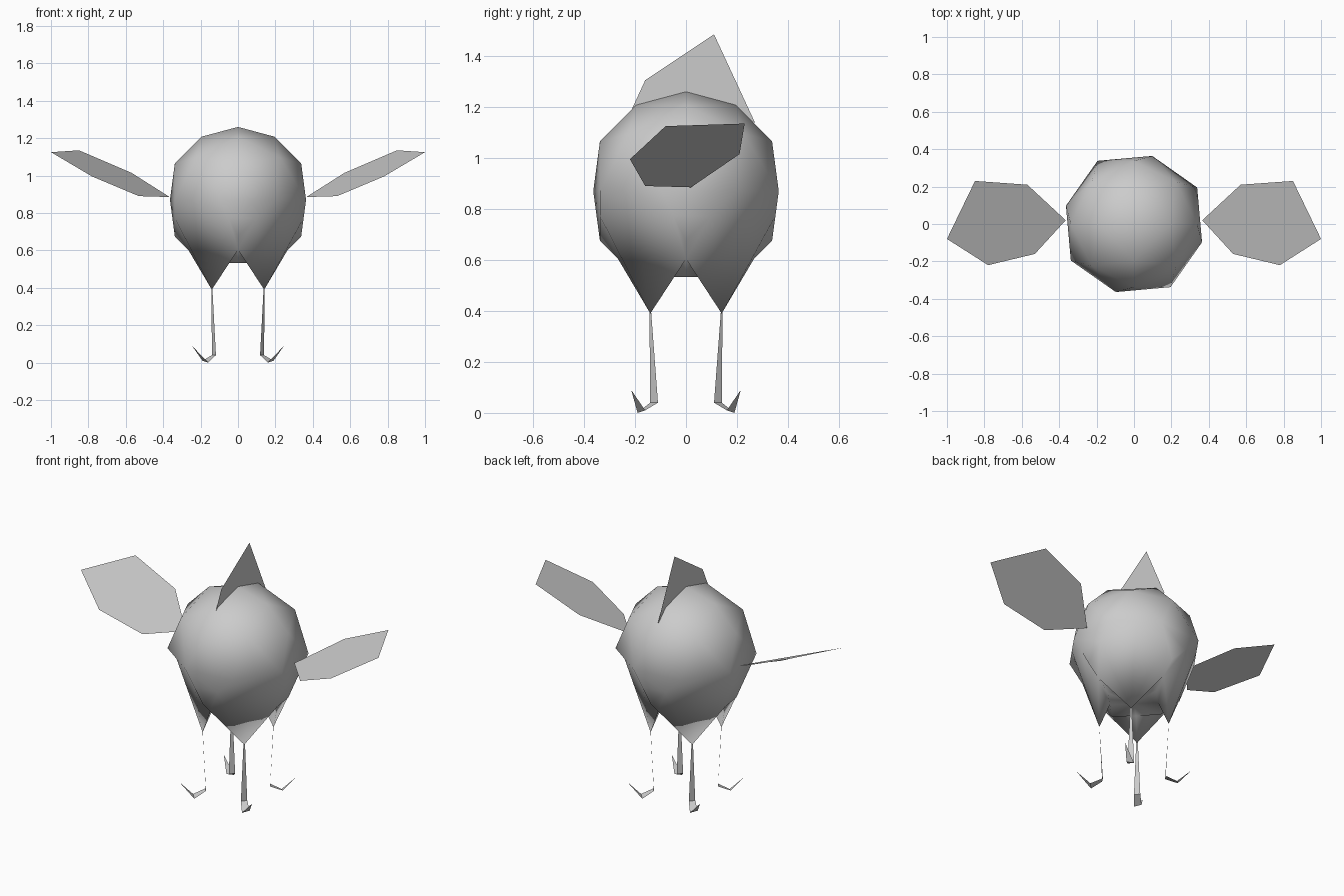
import bpy, bmesh, math
from mathutils import Vector

cube = bpy.data.objects.get("Cube")
if cube:
    bpy.data.objects.remove(cube)

R, CENTRE = 0.39, Vector((0, 0, 0.87))
TIP = Vector((0.14, 0.14, 0.39))
SIGNS = [(1, 1), (-1, 1), (-1, -1), (1, -1)]

grey = bpy.data.materials.new("plain_grey")
grey.use_nodes = True
COLOUR = (0.6, 0.6, 0.6, 1)
grey.diffuse_color = COLOUR
grey.node_tree.nodes["Principled BSDF"].inputs["Base Color"].default_value = COLOUR


def finish(name, bm, smooth=False):
    mesh = bpy.data.meshes.new(name)
    bm.to_mesh(mesh)
    bm.free()
    mesh.materials.append(grey)
    for p in mesh.polygons:
        p.use_smooth = smooth
    bpy.context.collection.objects.link(bpy.data.objects.new(name, mesh))


def sheet(name, faces):
    """Thin surface made of a few polygons."""
    bm = bmesh.new()
    for pts in faces:
        bm.faces.new([bm.verts.new(p) for p in pts])
    bmesh.ops.remove_doubles(bm, verts=bm.verts[:], dist=0.0005)
    finish(name, bm)


# Body: octahedron split in three along each edge and rounded to a ball
def ball_point(sx, sy, sz, i, j):
    w = [math.sin(math.radians(30 * n)) for n in (i, j, 3 - i - j)]
    return Vector((sx * w[0], sy * w[1], sz * w[2])).normalized() * R


bm = bmesh.new()
for sx, sy in SIGNS:
    for sz in (1, -1):
        grid = {(i, j): bm.verts.new(ball_point(sx, sy, sz, i, j))
                for i in range(4) for j in range(4 - i)}
        for i in range(3):
            for j in range(3 - i):
                tris = [[(i, j), (i + 1, j), (i, j + 1)]]
                if i + j < 2:
                    tris.append([(i + 1, j), (i + 1, j + 1), (i, j + 1)])
                for t in tris:
                    bm.faces.new([grid[k] for k in t])
bmesh.ops.remove_doubles(bm, verts=bm.verts[:], dist=0.001)

# Join pairs on the equator so that it has eight corners
for k in range(4):
    a = math.radians(90 * k)
    ends = [Vector((R * math.cos(b), R * math.sin(b), 0)) for b in (a, a - math.pi / 6)]
    pair = [v for v in bm.verts if any((v.co - e).length < 0.01 for e in ends)]
    bmesh.ops.pointmerge(bm, verts=pair, merge_co=(ends[0] + ends[1]) / 2)

# Flat belly
for v in bm.verts:
    if v.co.z < -0.99 * R:
        v.co.z = -R * math.cos(math.pi / 6)

# Pull a six-sided spike for each leg out of the lower half
c = R / math.sqrt(3)
for sx, sy in SIGNS:
    hub_co = Vector((c * sx, c * sy, -c))
    hub = min(bm.verts, key=lambda v: (v.co - hub_co).length)
    bmesh.ops.dissolve_verts(bm, verts=[hub])
hexes = [min(bm.faces, key=lambda f: (f.calc_center_median()
                                      - Vector((c * sx, c * sy, -c))).length)
         for sx, sy in SIGNS]
corners = set(bm.verts)
for edge in {e for f in hexes for e in f.edges}:
    bmesh.utils.edge_split(edge, edge.verts[0], 0.5)
for face, (sx, sy) in zip(hexes, SIGNS):
    loop = list(face.verts)
    if loop[0] not in corners:
        loop = loop[1:] + loop[:1]
    bm.faces.remove(face)
    tip = bm.verts.new(Vector((TIP.x * sx, TIP.y * sy, TIP.z)) - CENTRE)
    for n in range(0, len(loop), 2):
        before, after = loop[n - 1], loop[n + 1]
        bm.faces.new((before, loop[n], after))
        bm.faces.new((before, after, tip))
bmesh.ops.recalc_face_normals(bm, faces=bm.faces[:])
bmesh.ops.translate(bm, verts=bm.verts[:], vec=CENTRE)
finish("body", bm, smooth=True)

# Legs: a narrow ribbon down to the ankle, a bent foot and a pointed toe
top = [(0.143, 0.137, 0.40), (0.137, 0.143, 0.40)]
ankle = [(0.139, 0.11, 0.04), (0.118, 0.141, 0.04)]
sole = [(0.19, 0.16, 0.01), (0.16, 0.19, 0.0)]
toe = (0.246, 0.215, 0.09)
LEG = [top + ankle[::-1], ankle + sole[::-1], sole + [toe]]
for (sx, sy), place in zip(SIGNS, ("back_left", "back_right", "front_right", "front_left")):
    sheet(place + "_leg", [[(x * sx, y * sy, z) for x, y, z in f] for f in LEG])

# Wings: mirrored six-sided leaves
WING = [(0.365, 0.02, 0.885), (0.53, -0.16, 0.89), (0.78, -0.22, 0.995),
        (1.0, -0.08, 1.125), (0.85, 0.23, 1.135), (0.57, 0.21, 1.015)]
for s, place in ((1, "left"), (-1, "right")):
    sheet(place + "_wing", [[(x * s, y, z) for x, y, z in WING][::s]])

# Upright fin on the crown
FIN = [(-0.22, 1.175), (-0.16, 1.305), (0.11, 1.485), (0.27, 1.14), (0.0, 1.15)]
sheet("top_fin", [[(0, y, z) for y, z in FIN][::-1]])
